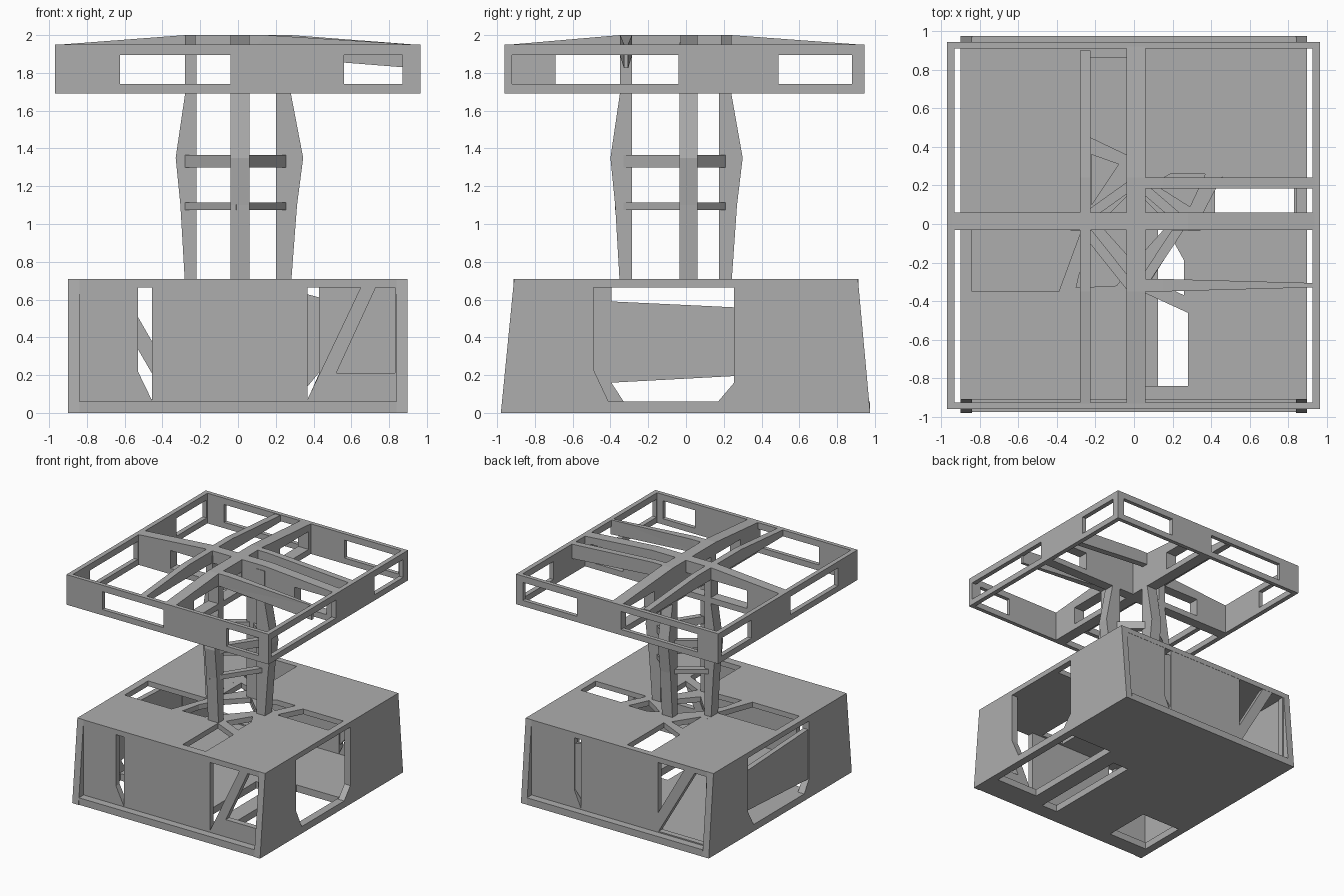
import bpy, bmesh, math

grey = bpy.data.materials.new("plain grey")
grey.diffuse_color = (0.42, 0.42, 0.42, 1)


def plate(name, plane, w0, w1, outline, holes=()):
    """Flat plate with holes: outline in plane XY, XZ or YZ, thick from w0 to w1."""
    cu = bpy.data.curves.new(name + "_profile", 'CURVE')
    cu.dimensions = '2D'
    cu.fill_mode = 'BOTH'
    cu.extrude = abs(w1 - w0) / 2
    for loop in [outline, *holes]:
        sp = cu.splines.new('POLY')
        sp.points.add(len(loop) - 1)
        for p, (u, v) in zip(sp.points, loop):
            p.co = (u, v, 0, 1)
        sp.use_cyclic_u = True
    tmp = bpy.data.objects.new("tmp", cu)
    bpy.context.collection.objects.link(tmp)
    dg = bpy.context.evaluated_depsgraph_get()
    me = bpy.data.meshes.new_from_object(tmp.evaluated_get(dg))
    bpy.data.objects.remove(tmp)
    bpy.data.curves.remove(cu)
    me.name = name
    mid = (w0 + w1) / 2
    for v in me.vertices:
        u, t, w = v.co[0], v.co[1], v.co[2] + mid
        v.co = {'XY': (u, t, w), 'XZ': (u, w, t), 'YZ': (w, u, t)}[plane]
    bm = bmesh.new()
    bm.from_mesh(me)
    bmesh.ops.remove_doubles(bm, verts=bm.verts, dist=1e-4)
    bmesh.ops.recalc_face_normals(bm, faces=bm.faces)
    for f in bm.faces:
        f.smooth = False
    bm.to_mesh(me)
    bm.free()
    me.materials.clear()
    me.materials.append(grey)
    ob = bpy.data.objects.new(name, me)
    bpy.context.collection.objects.link(ob)
    return ob


def rect(u0, u1, v0, v1):
    return [(u0, v0), (u1, v0), (u1, v1), (u0, v1)]


def turn(loop, n):
    for _ in range(n):
        loop = [(-y, x) for x, y in loop]
    return loop


def flip(loop):
    return [(-u, v) for u, v in loop]


def strut(name, a, b, width, z0, z1):
    dx, dy = b[0] - a[0], b[1] - a[1]
    k = width / 2 / math.hypot(dx, dy)
    ox, oy = -dy * k, dx * k
    plate(name, 'XY', z0, z1, [(a[0] + ox, a[1] + oy), (a[0] - ox, a[1] - oy),
                               (b[0] - ox, b[1] - oy), (b[0] + ox, b[1] + oy)])


# ---- base: floor with slots ----
plate("base_floor", 'XY', 0, 0.06, rect(-0.84, 0.84, -0.975, 0.975),
      [rect(0.125, 0.28, -0.84, 0.07), rect(0.42, 0.83, -0.75, 0.2),
       rect(-0.83, -0.45, -0.84, -0.42)])

# ---- base: deck in four quarters round the hub, each with an arm hole and a corner gap ----
diamond = [(0, -0.2), (0.18, 0), (0, 0.18), (-0.18, 0)]
plate("deck_hub", 'XY', 0.665, 0.71,
      [(0.06, -0.36), (0.30, -0.47), (0.36, 0.06), (0.47, 0.27), (-0.04, 0.36),
       (-0.27, 0.47), (-0.28, -0.05), (-0.39, -0.35)],
      [diamond] + [turn([(0.09, -0.29), (0.26, -0.37), (0.26, -0.19), (0.21, -0.1)], n) if n != 3
       else [(-0.30, -0.33), (-0.09, -0.32), (-0.06, -0.28), (-0.22, -0.09), (-0.26, -0.16)]
       for n in (0, 1, 3)] + [[(-0.08, 0.31), (-0.22, 0.36), (-0.22, 0.1)]])
ex, ey = 0.84, 0.912
plate("deck_front", 'XY', 0.665, 0.71,
      [(-ex, -ey), (ex, -ey), (ex, 0.03), (0.84, 0.035), (0.355, 0.035), (0.30, -0.47),
       (0.28, -0.46), (0.28, -0.84), (0.06, -0.84), (0.06, -0.36), (-0.39, -0.35), (-ex, -0.35)])
plate("deck_back", 'XY', 0.665, 0.71,
      [(ex, ey), (-ex, ey), (-ex, -0.03), (-0.28, -0.03), (-0.27, 0.47), (-0.27, 0.86),
       (-0.04, 0.86), (-0.04, 0.36), (0.47, 0.24), (ex, 0.24)])

# ---- base: sloped-end side walls with chamfered openings ----
side = [(-0.98, 0), (0.975, 0), (0.91, 0.71), (-0.91, 0.71)]
plate("base_right_wall", 'YZ', 0.84, 0.897, side,
      [[(-0.49, 0.665), (-0.49, 0.23), (-0.41, 0.06), (0.17, 0.06), (0.255, 0.16), (0.255, 0.665)]])
plate("base_left_wall", 'YZ', -0.9, -0.84, side,
      [[(-0.395, 0.665), (-0.395, 0.16), (-0.33, 0.06), (0.36, 0.06), (0.44, 0.2), (0.44, 0.665)]])
plate("base_left_infill", 'YZ', -0.89, -0.845,
      [(-0.396, 0.16), (0.441, 0.205), (0.441, 0.55), (-0.396, 0.59)])

# ---- base: recessed front and back panels with slit and diagonal brace ----
plate("base_front_panel", 'XZ', -0.91, -0.86, rect(-0.84, 0.84, 0.05, 0.67),
      [[(-0.53, 0.665), (-0.53, 0.22), (-0.455, 0.065), (-0.455, 0.665)],
       [(0.367, 0.07), (0.65, 0.665), (0.367, 0.665)],
       [(0.52, 0.21), (0.83, 0.21), (0.83, 0.665), (0.73, 0.665)]])
plate("base_back_panel", 'XZ', 0.86, 0.91, rect(-0.84, 0.84, 0.05, 0.67),
      [[(0.43, 0.665), (0.43, 0.21), (0.366, 0.065), (0.366, 0.665)],
       flip([(0.37, 0.23), (0.62, 0.665), (0.37, 0.665)]),
       flip([(0.375, 0.07), (0.83, 0.07), (0.83, 0.665), (0.72, 0.665)])])
plate("base_back_infill", 'XZ', 0.87, 0.90,
      [(0.36, 0.13), (0.435, 0.22), (0.435, 0.61), (0.36, 0.63)])


# ---- four bulged columns ----
def column(inner, foot, bulge, top=1.96, zb=1.35):
    return [(inner, 0.67), (foot, 0.67), (bulge + (foot - bulge) * 0.5, 1.1),
            (bulge, zb), (foot, 1.69), (foot, top), (inner, top)]


plate("left_column", 'XZ', -0.035, 0.06, column(-0.22, -0.28, -0.33))
plate("right_column", 'XZ', -0.035, 0.06, column(0.2, 0.28, 0.345))
plate("front_column", 'YZ', -0.04, 0.06, column(-0.285, -0.35, -0.4))
plate("back_column", 'YZ', -0.04, 0.06, column(0.175, 0.24, 0.3))

# ---- two rings of struts tying the columns ----
posts = [(-0.285, 0.01), (0.01, -0.36), (0.255, 0.01), (0.01, 0.22)]
for z0, z1 in ((1.075, 1.115), (1.30, 1.365)):
    for i in range(4):
        strut("column_tie", posts[i], posts[(i + 1) % 4], 0.05, z0, z1)

# ---- top frame walls with windows ----
WZ = (1.74, 1.895)


def frame(name, plane, w0, w1, a, b, windows):
    plate(name, plane, w0, w1, rect(a, b, 1.69, 1.95), [rect(p, q, *WZ) for p, q in windows])


frame("frame_front", 'XZ', -0.96, -0.925, -0.97, 0.965, [(-0.625, -0.04), (0.56, 0.87)])
frame("frame_back", 'XZ', 0.91, 0.945, -0.97, 0.965, [(-0.77, -0.04), (0.38, 0.9)])
frame("frame_right", 'YZ', 0.925, 0.965, -0.925, 0.91, [(-0.93 + 0.01, -0.04), (0.49, 0.88)])
frame("frame_left", 'YZ', -0.97, -0.93, -0.925, 0.91, [(-0.695, -0.04), (0.49, 0.9)])

# ---- main cross ribs, crowned to the centre ----
plate("rib_across", 'XZ', -0.03, 0.06,
      [(-0.94, 1.69), (0.935, 1.69), (0.935, 1.95), (0.28, 2.0), (-0.28, 2.0), (-0.94, 1.95)],
      [rect(-0.625, -0.04, *WZ), rect(0.56, 0.87, *WZ)])
plate("rib_along", 'YZ', -0.04, 0.06,
      [(-0.93, 1.69), (0.92, 1.69), (0.92, 1.95), (0.24, 2.0), (-0.35, 2.0), (-0.93, 1.95)],
      [rect(-0.69, -0.04, *WZ), rect(0.49, 0.88, *WZ)])

# ---- shallow secondary ribs, the front one narrowing outward ----
for name, y0, y1 in (("side_rib_back", 0.185, 0.24), ("side_rib_front", -0.35, -0.285)):
    rib = plate(name, 'XZ', y0, y1, [(0.05, 1.895), (0.935, 1.825), (0.935, 1.95),
                                     (0.15, 2.0), (0.05, 2.0)])
    if y0 < 0:
        for v in rib.data.vertices:
            if v.co.x > 0.9:
                v.co.y = -0.3175 + (v.co.y + 0.3175) * 0.35
plate("long_rib", 'YZ', -0.28, -0.225,
      [(-0.93, 1.895), (0.9, 1.895), (0.9, 1.95), (0.24, 2.0), (-0.35, 2.0), (-0.93, 1.95)])
